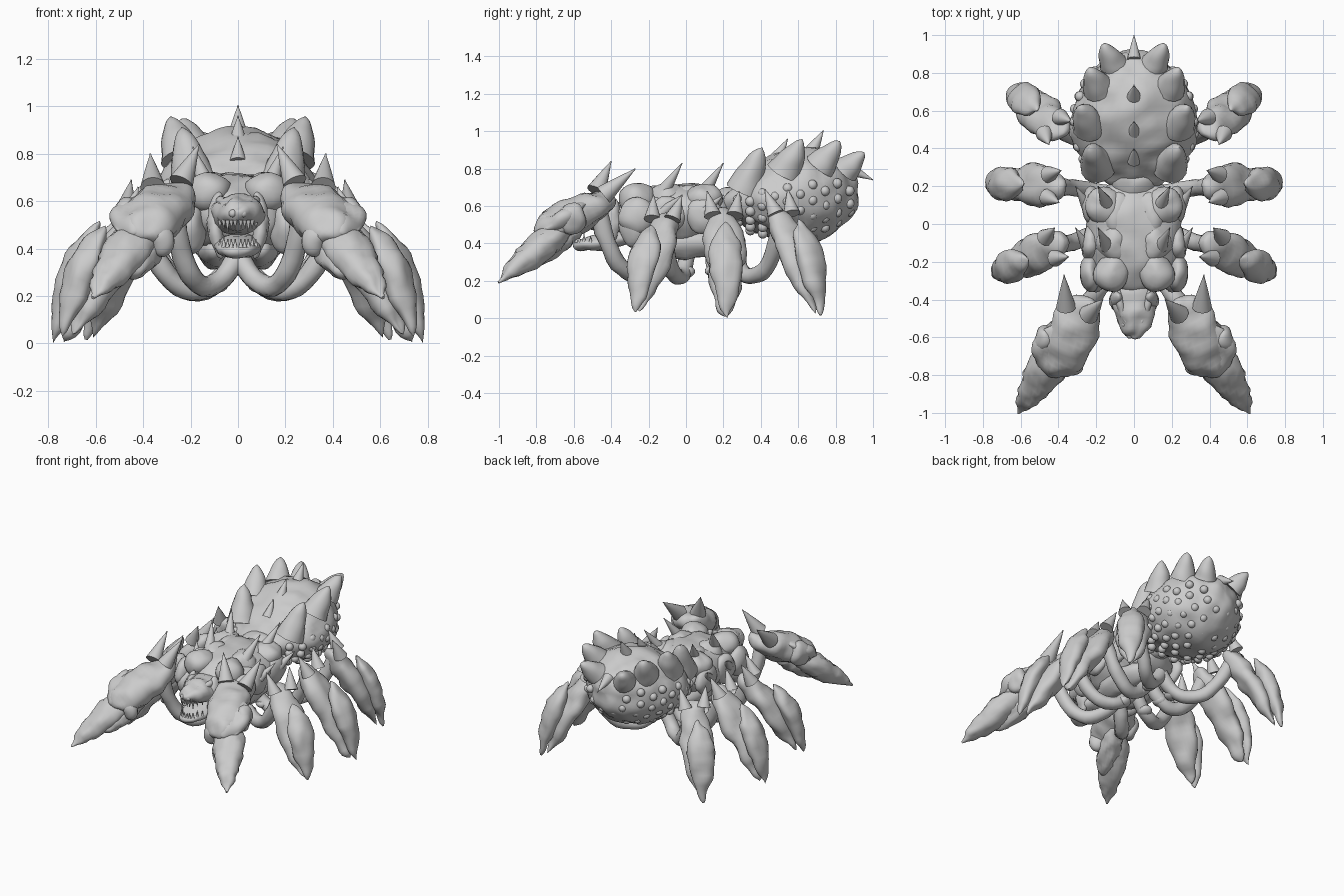
import bpy, bmesh, math
from mathutils import Vector, noise

if "Cube" in bpy.data.objects:
    bpy.data.objects.remove(bpy.data.objects["Cube"])

grey = bpy.data.materials.new("shell_grey")
grey.use_nodes = True
grey.diffuse_color = (0.6, 0.6, 0.6, 1)
grey.node_tree.nodes["Principled BSDF"].inputs["Base Color"].default_value = grey.diffuse_color
X, Y, Z = Vector((1, 0, 0)), Vector((0, 1, 0)), Vector((0, 0, 1))


def loft(bm, centres, widths, depths, side, sides):
    """Closed tube of elliptical rings; width lies along side."""
    rings = []
    last = len(centres) - 1
    for i, (centre, width, depth) in enumerate(zip(centres, widths, depths)):
        along = (centres[min(i + 1, last)] - centres[max(i - 1, 0)]).normalized()
        across = (side - along * side.dot(along)).normalized()
        up = along.cross(across)
        angles = [k * math.tau / sides for k in range(sides)]
        rings.append([bm.verts.new(centre + across * max(width, 0.003) * math.cos(angle)
                                   + up * max(depth, 0.003) * math.sin(angle)) for angle in angles])
    for ring, after in zip(rings, rings[1:]):
        for k in range(sides):
            n = (k + 1) % sides
            bm.faces.new((ring[k], ring[n], after[n], after[k]))
    bm.faces.new(rings[0][::-1])
    bm.faces.new(rings[-1])


def swell(f, lean, sharp):
    """Bulge from zero to one and back; lean shifts its peak."""
    return max(math.sin(math.pi * min(f, 1) ** lean), 0) ** sharp


def pod(bm, start, end, width, depth, side=X, lean=1.0, sharp=0.5, bow=Vector(), sides=24):
    """Swollen, optionally bowed shell between two points."""
    start, end = Vector(start), Vector(end)
    steps = [(1 - math.cos(math.pi * i / sides)) / 2 for i in range(sides + 1)]
    centres = [start.lerp(end, f) + bow * math.sin(math.pi * f) for f in steps]
    bulges = [swell(f, lean, sharp) for f in steps]
    loft(bm, centres, [width * b for b in bulges], [depth * b for b in bulges], side, sides)


def tube(bm, start, low, out, end, radius):
    """Even tube along a cubic curve."""
    a, b, c, d = (Vector(p) for p in (start, low, out, end))
    steps = [i / 16 for i in range(17)]
    centres = [a * (1 - f) ** 3 + b * 3 * f * (1 - f) ** 2 + c * 3 * f * f * (1 - f) + d * f ** 3
               for f in steps]
    loft(bm, centres, [radius] * 17, [radius] * 17, Y, 16)


def spike(bm, base, tip, radius, taper=0.9):
    """Horn; a small taper makes it blunt."""
    base, tip = Vector(base), Vector(tip)
    steps = [i / 12 for i in range(13)]
    widths = [radius * 1.1 * (1 - f) ** taper for f in steps]
    loft(bm, [base.lerp(tip, f) for f in steps], widths, widths, X, 16)


def ball(bm, centre, size):
    made = bmesh.ops.create_uvsphere(bm, u_segments=20, v_segments=12, radius=1)
    for v in made["verts"]:
        v.co = Vector(centre) + Vector(a * b for a, b in zip(v.co, size))


def finish(bm, name, mirror=True, rough=0.0, scale=12):
    """Roughen the surface and make the object."""
    bmesh.ops.recalc_face_normals(bm, faces=bm.faces[:])
    bm.normal_update()
    moves = [(v, v.normal * rough * noise.noise(v.co * scale)) for v in bm.verts]
    for v, move in moves:
        v.co += move
    mesh = bpy.data.meshes.new(name)
    bm.to_mesh(mesh)
    bm.free()
    mesh.materials.append(grey)
    ob = bpy.data.objects.new(name, mesh)
    bpy.context.collection.objects.link(ob)
    if mirror:
        ob.modifiers.new("Mirror", "MIRROR")
    bpy.ops.object.select_all(action="DESELECT")
    ob.select_set(True)
    bpy.context.view_layer.objects.active = ob
    bpy.ops.object.shade_smooth_by_angle(angle=math.radians(50))


def abdomen_size(f):
    return 0.33 * swell(f, 0.9, 0.5), 0.25 * swell(f, 1.3, 0.5)


def abdomen_point(f, angle, sink=1.0):
    """Point on the abdomen, f from front to back, angle up from the side."""
    width, depth = abdomen_size(f)
    return Vector((sink * width * math.cos(angle), 0.19 + 0.735 * f,
                   0.6 + 0.1 * f + sink * depth * math.sin(angle)))


# Abdomen
bm = bmesh.new()
steps = [(1 - math.cos(math.pi * i / 36)) / 2 for i in range(37)]
sizes = [abdomen_size(f) for f in steps]
loft(bm, [abdomen_point(f, 0, 0) for f in steps], [s[0] for s in sizes], [s[1] for s in sizes], X, 48)
finish(bm, "abdomen", False, 0.02, 11)

# Rounded warts on the lower abdomen
bm = bmesh.new()
for row in range(10):
    f = 0.12 + row * 0.09
    count = max(3, round(abdomen_size(f)[0] * 17))
    for k in range(count):
        angle = 0.2 - 1.75 * (k + 0.5 * (row % 2)) / count
        if angle > -1.5:
            ball(bm, abdomen_point(f, angle, 0.97), [0.027] * 3)
finish(bm, "abdomen_warts")

# Broad blunt horns in pairs on the abdomen
bm = bmesh.new()
for f in (0.16, 0.45, 0.72, 0.9):
    base = abdomen_point(f, 0.55 + 0.25 * f, 0.9)
    spike(bm, base, base + Vector((0.05, 0.1, 0.26 - 0.18 * f)), 0.09 - 0.03 * f ** 3, 0.55)
finish(bm, "abdomen_side_horns", True, 0.008)

# Slim horns along the back
bm = bmesh.new()
for f in (0.2, 0.4, 0.66):
    base = abdomen_point(f, math.pi / 2, 0.95)
    spike(bm, base, base + Vector((0, 0.06, 0.105)), 0.034)
spike(bm, (0, 0.87, 0.8), (0, 1, 0.74), 0.034)
finish(bm, "abdomen_back_horns", False)

# Thorax
bm = bmesh.new()
pod(bm, (0, -0.36, 0.53), (0, 0.25, 0.57), 0.25, 0.17, sharp=0.35, sides=36)
ball(bm, (0, 0.22, 0.6), (0.12, 0.12, 0.1))
finish(bm, "thorax", False, 0.02, 10)

# Armour lumps, hood and belly ridges
bm = bmesh.new()
for x, y in ((0.16, 0.1), (0.1, -0.1), (0.12, -0.26)):
    ball(bm, (x, y, 0.64), (0.1, 0.1, 0.08))
    ball(bm, (0.23, y, 0.55), (0.05, 0.1, 0.1))
ball(bm, (0.08, 0.05, 0.66), (0.08, 0.12, 0.05))
ball(bm, (0.2, -0.28, 0.48), (0.06, 0.08, 0.1))
ball(bm, (0.1, 0, 0.4), (0.08, 0.24, 0.08))
finish(bm, "thorax_armour", True, 0.016, 13)

# Thorax horns
bm = bmesh.new()
for y in (0.1, -0.12):
    spike(bm, (0.14, y, 0.68), (0.19, y + 0.1, 0.83), 0.035)
    spike(bm, (0.25, y, 0.57), (0.31, y + 0.1, 0.66), 0.03)
finish(bm, "thorax_horns")

# Head with gaping mouth
bm = bmesh.new()
pod(bm, (0, -0.25, 0.53), (0, -0.61, 0.56), 0.115, 0.085, lean=0.8)
finish(bm, "skull", False, 0.018, 18)
bm = bmesh.new()
pod(bm, (0, -0.26, 0.44), (0, -0.6, 0.385), 0.1, 0.045, sharp=0.4)
finish(bm, "lower_jaw", False, 0.01, 18)
bm = bmesh.new()
pod(bm, (0.08, -0.38, 0.64), (0.07, -0.43, 0.36), 0.05, 0.035, Y, bow=X * 0.02)
pod(bm, (0.01, -0.57, 0.58), (0.08, -0.34, 0.61), 0.02, 0.02, Z, bow=X * 0.02)
ball(bm, (0.055, -0.53, 0.575), [0.016] * 3)
ball(bm, (0.02, -0.59, 0.55), [0.016] * 3)
finish(bm, "cheeks_and_brows", True, 0.008, 25)
bm = bmesh.new()
for i in range(5):
    root = Vector((0.012 + i * 0.016, -0.59 + i * i * 0.005, 0.52))
    spike(bm, root, root - Z * (0.05 if i == 2 else 0.035), 0.009)
    root.z = 0.405
    spike(bm, root, root + Z * (0.05 if i == 3 else 0.035), 0.009)
finish(bm, "teeth")

# Front claws: arm, forearm, long blade, thumb and horns
bm = bmesh.new()
tube(bm, (0, -0.15, 0.37), (0.12, -0.25, 0.15), (0.24, -0.4, 0.2), (0.27, -0.47, 0.6), 0.046)
finish(bm, "claw_arms", True, 0.012)
flat = Vector((0.9, 0.4, 0.1))
bm = bmesh.new()
pod(bm, (0.25, -0.39, 0.66), (0.43, -0.8, 0.44), 0.14, 0.1, flat, 1.1, 0.4)
pod(bm, (0.34, -0.52, 0.63), (0.47, -0.8, 0.46), 0.13, 0.05, flat)
ball(bm, (0.47, -0.6, 0.53), (0.06, 0.07, 0.09))
ball(bm, (0.33, -0.75, 0.44), (0.05, 0.05, 0.06))
finish(bm, "claw_forearms", True, 0.03, 11)
bm = bmesh.new()
pod(bm, (0.36, -0.6, 0.53), (0.61, -1, 0.195), 0.1, 0.08, flat, 0.8, 0.7)
pod(bm, (0.32, -0.55, 0.5), (0.46, -0.87, 0.28), 0.075, 0.06, flat)
finish(bm, "claw_blades", True, 0.018, 20)
bm = bmesh.new()
spike(bm, (0.36, -0.44, 0.66), (0.37, -0.27, 0.8), 0.048)
spike(bm, (0.24, -0.48, 0.68), (0.165, -0.4, 0.84), 0.048)
finish(bm, "claw_horns")

# Walking legs
for name, hip, knee, tip in (("front", 0, (0.41, -0.11, 0.53), (0.74, -0.27, 0.035)),
                             ("middle", 0.15, (0.42, 0.2, 0.55), (0.78, 0.22, 0)),
                             ("rear", 0.27, (0.41, 0.5, 0.56), (0.64, 0.72, 0.02))):
    knee, tip = Vector(knee), Vector(tip)
    drop = Z * (knee.z - tip.z)
    out = tip - knee + drop
    side = Z.cross(out).normalized()

    # curled hip limb
    bm = bmesh.new()
    tube(bm, (0, hip, 0.37), (0.15, hip, 0.12), (0.3, knee.y, 0.2), knee - Z * 0.02, 0.044)
    ball(bm, (0.09, hip, 0.25), (0.045, 0.05, 0.035))
    finish(bm, name + "_leg_limbs", True, 0.01)

    # thigh shell and bladed shin
    bm = bmesh.new()
    pod(bm, knee - out * 0.14 + drop * 0.06, tip - out * 0.12, 0.105, 0.075, side, 0.75, 0.6,
        out * 0.04 + drop * 0.04)
    finish(bm, name + "_leg_thighs", True, 0.025, 11)
    bm = bmesh.new()
    pod(bm, knee + out * 0.45 - drop * 0.06, tip, 0.09, 0.06, side, 0.9, 0.8, out * 0.05 + drop * 0.05)
    finish(bm, name + "_leg_shins", True, 0.015, 14)

    # knee horns
    bm = bmesh.new()
    for sign in (-1, 1):
        base = knee + side * sign * 0.06 + out * 0.1
        spike(bm, base, base + side * sign * 0.025 - out * 0.18 + Z * 0.13, 0.042)
    finish(bm, name + "_leg_horns")
